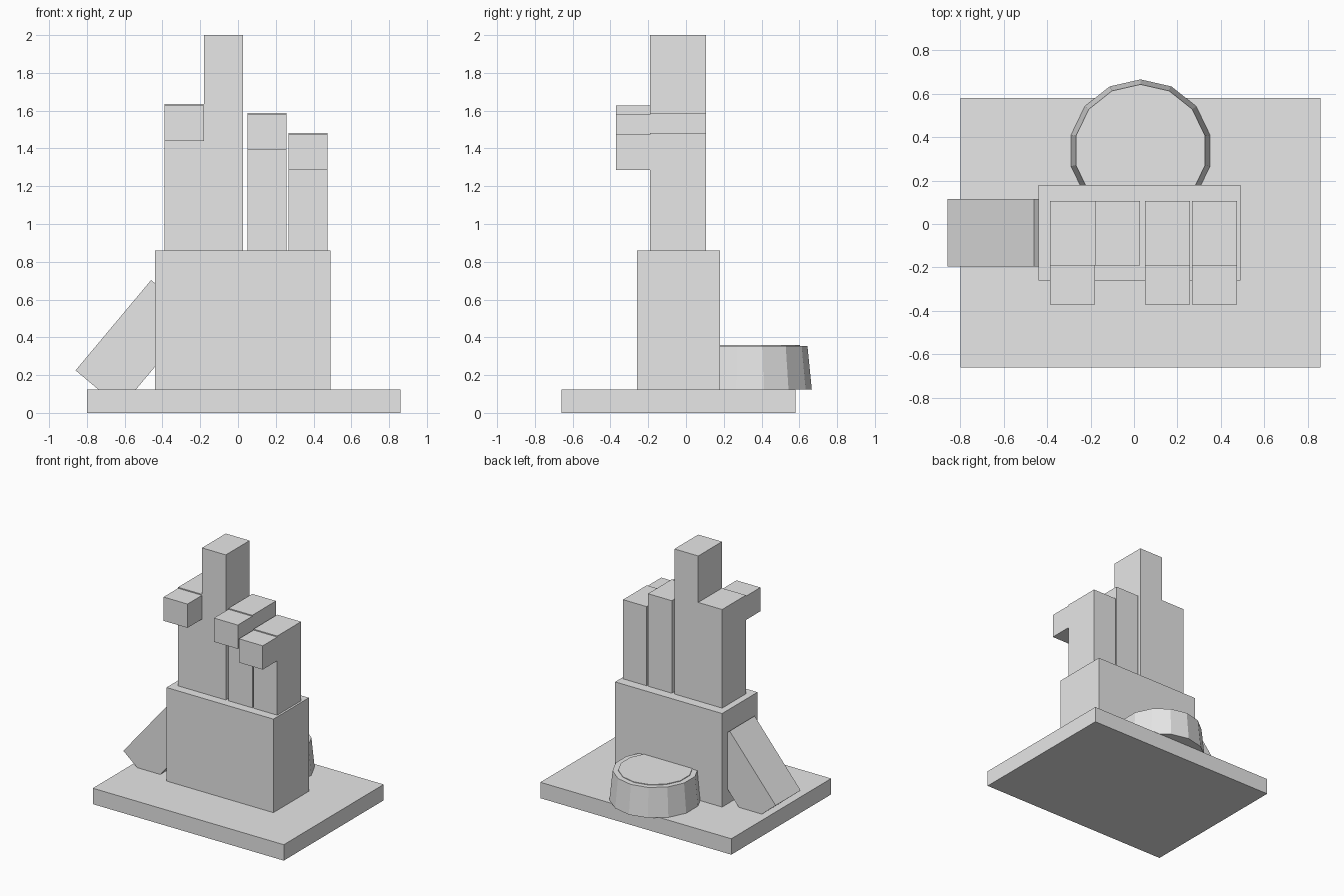
import bpy
import math
from mathutils import Vector

cube = bpy.data.objects.get("Cube")
if cube:
    bpy.data.objects.remove(cube, do_unlink=True)

# Single plain grey
grey = bpy.data.materials.new("light_grey")
grey.use_nodes = True
grey.diffuse_color = (0.8, 0.8, 0.8, 1)
grey.node_tree.nodes["Principled BSDF"].inputs["Base Color"].default_value = (0.8, 0.8, 0.8, 1)


def finish(name):
    obj = bpy.context.object
    obj.name = obj.data.name = name
    obj.data.materials.append(grey)
    return obj


def box(name, x, y, z):
    """Box spanning three (low, high) ranges."""
    bpy.ops.mesh.primitive_cube_add(size=1, location=[sum(r) / 2 for r in (x, y, z)])
    obj = finish(name)
    for v in obj.data.vertices:
        v.co = [c * (r[1] - r[0]) for c, r in zip(v.co, (x, y, z))]
    return obj


def drum(name, low_radius, high_radius, low, high):
    """Fourteen-sided drum with a corner pointing backwards."""
    bpy.ops.mesh.primitive_cone_add(vertices=14, radius1=low_radius, radius2=high_radius,
                                    depth=high - low, location=(0.03, 0.338, (low + high) / 2))
    return finish(name)


# Plinth and palm
BASE_TOP, PALM_TOP = 0.125, 0.86
box("base_plate", (-0.8, 0.86), (-0.66, 0.58), (0, BASE_TOP))
box("palm", (-0.44, 0.49), (-0.26, 0.18), (BASE_TOP, PALM_TOP))

# Fingers: all but the raised middle one have a forward-bent tip
FRONT, BACK = -0.19, 0.105
for name, left, right, top, bent in (
    ("index_finger", -0.388, -0.18, 1.635, True),
    ("middle_finger", -0.18, 0.027, 2.0, False),
    ("ring_finger", 0.05, 0.257, 1.587, True),
    ("little_finger", 0.268, 0.474, 1.482, True),
):
    box(name, (left, right), (FRONT, BACK), (PALM_TOP, top))
    if bent:
        box(name + "_tip", (left, right), (-0.37, FRONT), (top - 0.195, top - 0.008))

# Slanted thumb, sunk into plate and palm
low, high, width = Vector((-0.86, 0, 0.225)), Vector((-0.46, 0, 0.703)), 0.31
along = (high - low).normalized()
across = Vector((along.z, 0, -along.x))
centre = (low + high) / 2 + across * width / 2
length = (high - low).length
thumb = box("thumb", (-width / 2, width / 2), (-0.155, 0.155), (-length / 2, length / 2))
thumb.location = (centre.x, -0.04, centre.z)
thumb.rotation_euler.y = math.atan2(along.x, along.z)

# Tapered drum behind the palm with a thin raised lid
drum("drum", 0.328, 0.305, BASE_TOP, 0.354)
drum("drum_lid", 0.265, 0.265, 0.35, 0.359)
